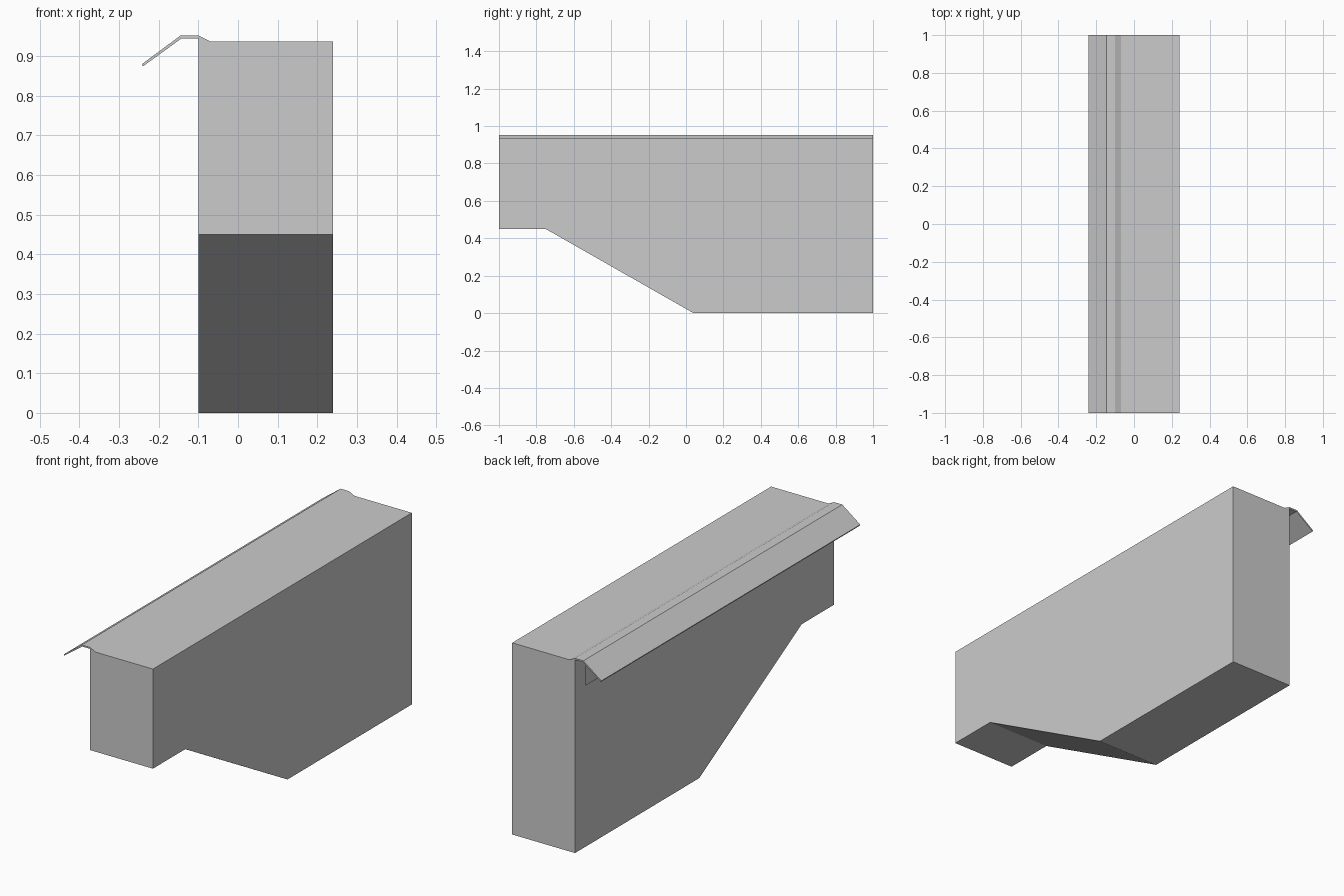
import bpy, bmesh

cube = bpy.data.objects.get("Cube")
if cube:
    bpy.data.objects.remove(cube, do_unlink=True)

grey = bpy.data.materials.new("plain_grey")
grey.use_nodes = True
color = (0.6, 0.6, 0.6, 1)
grey.diffuse_color = color
grey.node_tree.nodes["Principled BSDF"].inputs["Base Color"].default_value = color


def finish(name, bm):
    mesh = bpy.data.meshes.new(name)
    bm.to_mesh(mesh)
    bm.free()
    mesh.materials.append(grey)
    obj = bpy.data.objects.new(name, mesh)
    bpy.context.collection.objects.link(obj)
    return obj


def prism(points, offset):
    """Extrude a flat outline into a closed solid."""
    bm = bmesh.new()
    face = bm.faces.new([bm.verts.new(p) for p in points])
    result = bmesh.ops.extrude_face_region(bm, geom=[face], use_keep_orig=True)
    moved = [v for v in result["geom"] if isinstance(v, bmesh.types.BMVert)]
    bmesh.ops.translate(bm, verts=moved, vec=offset)
    bmesh.ops.recalc_face_normals(bm, faces=bm.faces)
    return bm


LEFT, RIGHT, TOP = 0.24, -0.10, 0.937
SILL, HEAD, END = 0.79, 0.92, 0.92

# Hollow body with a stepped, sloping underside
outline = [(-1, TOP), (-1, 0.45), (-0.75, 0.45), (0.04, 0), (1, 0), (1, TOP)]
bm = prism([(RIGHT, y, z) for y, z in outline], (LEFT - RIGHT, 0, 0))

# Long slot in the right wall, below the hood
wall = [f for f in bm.faces if f.normal.x < -0.9]
bmesh.ops.delete(bm, geom=wall, context="FACES_ONLY")
panels = [
    [(-1, SILL)] + outline[1:5] + [(1, SILL), (END, SILL), (-END, SILL)],
    [(-1, HEAD), (1, HEAD), (1, TOP), (-1, TOP)],
    [(-1, SILL), (-END, SILL), (-END, HEAD), (-1, HEAD)],
    [(END, SILL), (1, SILL), (1, HEAD), (END, HEAD)],
]
for panel in panels:
    face = bm.faces.new([bm.verts.new((RIGHT, y, z)) for y, z in panel])
    face.normal_update()
    if face.normal.x > 0:
        face.normal_flip()
bmesh.ops.remove_doubles(bm, verts=bm.verts, dist=0.0001)
finish("body", bm)

# Thin bent hood that overhangs the slot
hood = [(-0.07, TOP), (-0.10, 0.952), (-0.145, 0.952), (-0.242, 0.88),
        (-0.24, 0.874), (-0.142, 0.945), (-0.10, 0.945), (-0.10, TOP)]
finish("hood", prism([(x, -1, z) for x, z in hood], (0, 2, 0)))
